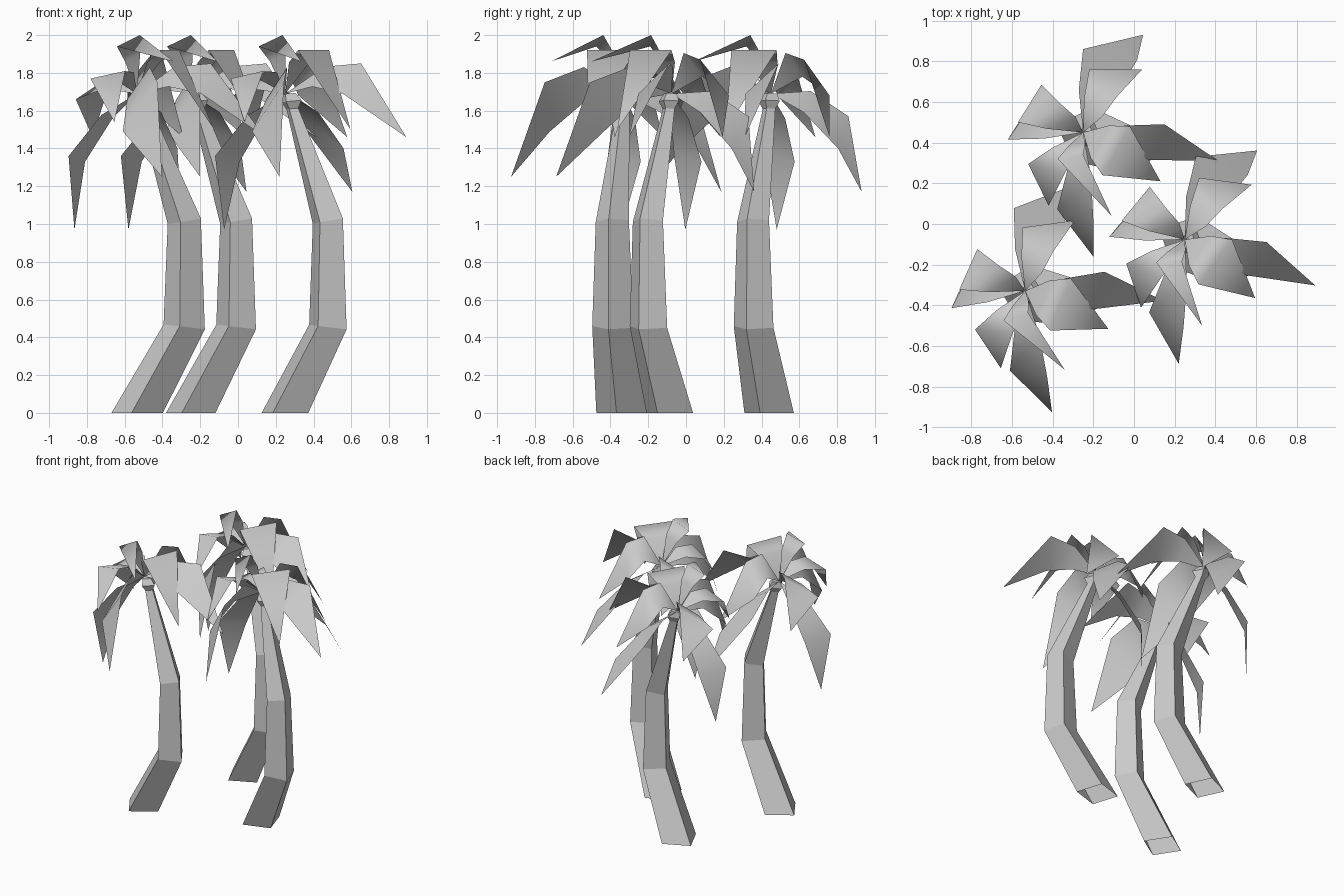
import bpy
import bmesh
from math import radians, cos, sin, pi
from mathutils import Vector, Matrix

cube = bpy.data.objects.get("Cube")
if cube:
    bpy.data.objects.remove(cube, do_unlink=True)

grey = bpy.data.materials.new("plain_grey")
grey.use_nodes = True
grey.diffuse_color = (0.6, 0.6, 0.6, 1)
bsdf = grey.node_tree.nodes["Principled BSDF"]
bsdf.inputs["Base Color"].default_value = grey.diffuse_color
bsdf.inputs["Roughness"].default_value = 0.8

ROOT = Vector((0.01, 0, 1.69))


def finish(bm, name, place, smooth):
    mesh = bpy.data.meshes.new(name)
    bm.to_mesh(mesh)
    bm.free()
    mesh.materials.append(grey)
    for poly in mesh.polygons:
        poly.use_smooth = smooth
    obj = bpy.data.objects.new(name, mesh)
    obj.matrix_world = place
    bpy.context.collection.objects.link(obj)


# Trunk rings: centre x, y, z, side length, slope along x
TRUNK = [
    (0.01, -0.01, 0, 0.197, 0),
    (0.25, -0.092, 0.455, 0.158, -0.12),
    (0.25, -0.095, 1.015, 0.127, 0.17),
    (0.05, -0.01, 1.61, 0.05, 0.1),
    (0.045, -0.01, 1.65, 0.085, 0.1),
    (0.03, -0.005, 1.69, 0.055, 0.1),
]


def trunk(name, place):
    # Open at the foot, closed at the crown
    bm = bmesh.new()
    rings = []
    for x, y, z, side, slope in TRUNK:
        ring = []
        for i in range(4):
            a = radians(25 + 45) + i * pi / 2
            r = side * 0.707
            dx, dy = r * cos(a), r * sin(a)
            ring.append(bm.verts.new((x + dx, y + dy, z + slope * dx)))
        rings.append(ring)
    for low, high in zip(rings, rings[1:]):
        for i in range(4):
            j = (i + 1) % 4
            bm.faces.new((low[i], low[j], high[j], high[i]))
    bm.faces.new(rings[-1])
    finish(bm, name, place, False)


# Fronds: left shoulder, right shoulder, tip (looking outward), arch height
FRONDS = {
    "front_top": ((0.01, -0.11, 2.0), (-0.115, -0.13, 1.94), (0.15, -0.41, 1.86), 0.05),
    "front_left": ((-0.08, -0.2, 1.81), (-0.26, -0.155, 1.77), (-0.16, -0.36, 1.54), 0.05),
    "front_long": ((0.06, -0.43, 1.75), (-0.117, -0.378, 1.49), (0.06, -0.61, 1.25), 0.09),
    "right_long": ((0.41, 0.04, 1.85), (0.335, -0.135, 1.69), (0.675, -0.14, 1.46), 0.05),
    "right_front": ((0.24, 0.03, 1.92), (0.105, -0.21, 1.92), (0.39, -0.24, 1.5), 0.05),
    "back_low": ((0.01, 0.41, 1.57), (0.275, 0.355, 1.4), (0.305, 0.48, 1.17), 0.06),
    "back_top": ((0.04, 0.31, 1.68), (0.175, 0.175, 1.87), (0.3, 0.31, 1.46), 0.11),
    "left_hanging": ((-0.36, -0.035, 1.36), (-0.25, 0.125, 1.33), (-0.32, 0.03, 0.97), 0.05),
    "back_left": ((-0.31, 0.05, 1.66), (-0.1, 0.14, 1.79), (-0.195, 0.235, 1.46), 0.05),
}


def frond(name, left, right, tip, arch, place):
    left, right, tip = Vector(left), Vector(right), Vector(tip)
    middle = (left + right) / 2
    waist = ROOT.lerp(middle, 0.5) + Vector((0, 0, arch))
    half = (left - right) * 0.33
    bm = bmesh.new()
    r, l1, r1, l2, r2, t = [bm.verts.new(p) for p in
                            (ROOT, waist + half, waist - half, left, right, tip)]
    bm.faces.new((r, r1, l1))
    bm.faces.new((l1, r1, r2, l2))
    bm.faces.new((l2, r2, t))
    finish(bm, name, place, True)


# Three palms, each turned a little
PALMS = {
    "back": (-0.26, 0.45, 0),
    "right": (0.24, -0.075, -7.5),
    "left": (-0.545, -0.33, 7.8),
}
for palm, (px, py, turn) in PALMS.items():
    place = Matrix.Translation((px, py, 0)) @ Matrix.Rotation(radians(turn), 4, "Z")
    trunk(f"{palm}_palm_trunk", place)
    for part, points in FRONDS.items():
        frond(f"{palm}_palm_{part}_frond", *points, place)
